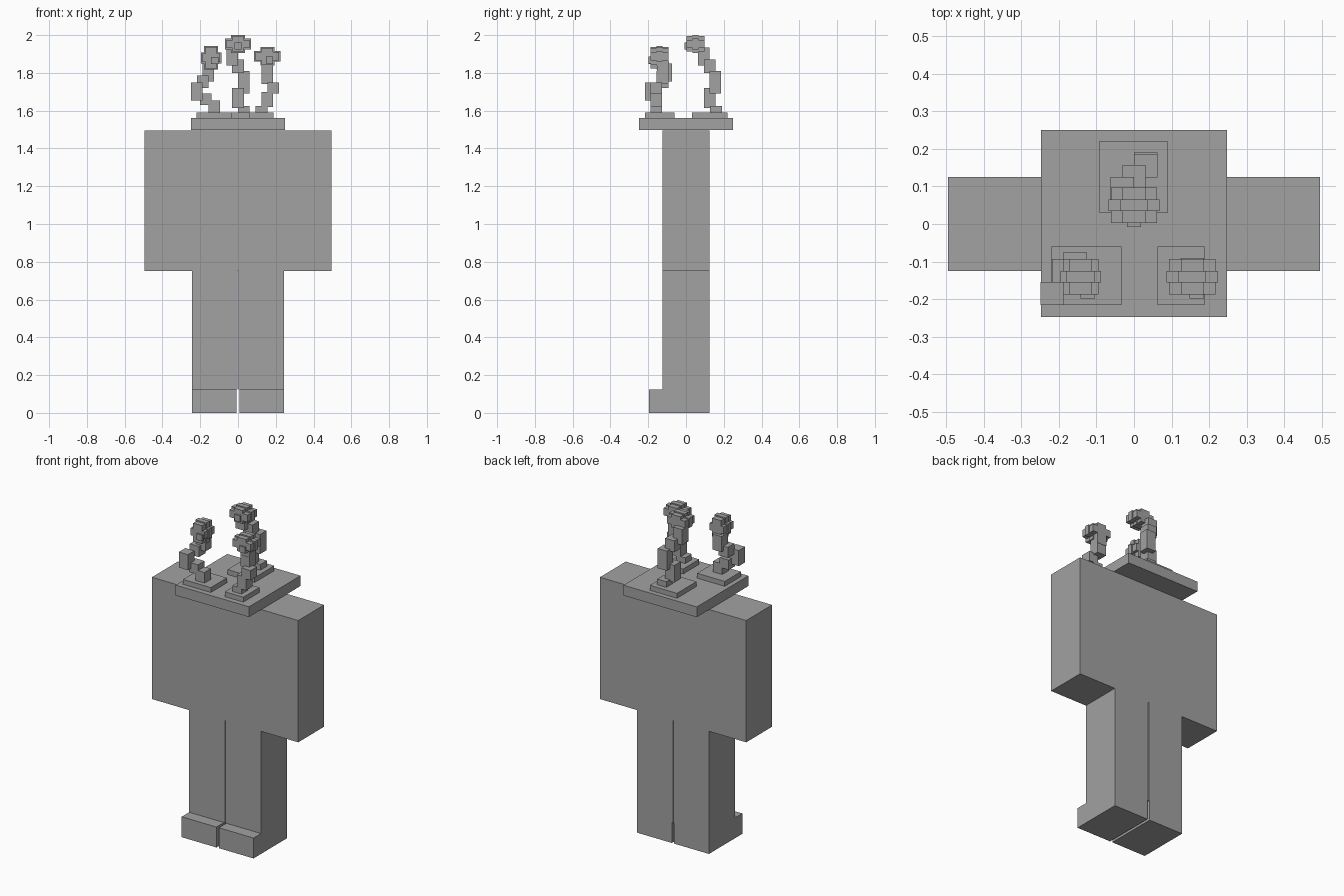
import bpy

if "Cube" in bpy.data.objects:
    bpy.data.objects.remove(bpy.data.objects["Cube"])

gray = bpy.data.materials.new("plain gray")
gray.diffuse_color = (0.36, 0.36, 0.36, 1)
gray.use_nodes = True
gray.node_tree.nodes["Principled BSDF"].inputs["Base Color"].default_value = gray.diffuse_color


def boxes(name, spans):
    """One object made of boxes given as x0, x1, y0, y1, z0, z1."""
    verts, faces = [], []
    for x0, x1, y0, y1, z0, z1 in spans:
        n = len(verts)
        verts += [(x, y, z) for z in (z0, z1)
                  for x, y in ((x0, y0), (x1, y0), (x1, y1), (x0, y1))]
        faces += [[n + i for i in f] for f in
                  ((3, 2, 1, 0), (4, 5, 6, 7), (0, 1, 5, 4),
                   (1, 2, 6, 5), (2, 3, 7, 6), (3, 0, 4, 7))]
    mesh = bpy.data.meshes.new(name)
    mesh.from_pydata(verts, [], faces)
    mesh.materials.append(gray)
    obj = bpy.data.objects.new(name, mesh)
    bpy.context.collection.objects.link(obj)
    return obj


def stalk(name, spots):
    """Chain of square segments given as x centre, y centre, z0, z1."""
    boxes(name, [(x - .031, x + .031, y - .031, y + .031, a, b)
                 for x, y, a, b in spots])


def bud(name, x, y, z, half, height, nub):
    """Three cross-shaped layers along y, the middle one larger, with a front nub."""
    spans = []
    for y0, y1, grow in ((.015, .047, 0), (-.016, .015, .007), (-.047, -.016, 0)):
        w, h = half + grow, height + grow
        spans += [(x - w, x + w, y + y0, y + y1, z - .022 - grow, z + .022 + grow),
                  (x - .03 - grow, x + .03 + grow, y + y0, y + y1, z - h, z + h)]
    spans.append((x + nub[0] - .019, x + nub[0] + .019, y - .058, y - .047,
                  z + nub[1] - .019, z + nub[1] + .019))
    boxes(name, spans)


# Body and legs
boxes("torso", [(-.495, .495, -.125, .125, .75, 1.495)])
for side, s in (("left", -1), ("right", 1)):
    x0, x1 = sorted((s * .002, s * .243))
    f0, f1 = sorted((s * .008, s * .243))
    boxes(side + "_leg", [(x0, x1, -.125, .125, .125, .75)])
    boxes(side + "_foot", [(f0, f1, -.197, .125, 0, .125)])

# Top plate and the stalk bases
boxes("top_plate", [(-.248, .248, -.248, .25, 1.497, 1.56)])
boxes("back_base", [(-.093, .091, .031, .22, 1.56, 1.59)])
boxes("left_base", [(-.22, -.033, -.216, -.06, 1.56, 1.59)])
boxes("right_base", [(.062, .187, -.216, -.06, 1.56, 1.59)])

# Stalks
stalk("back_stalk", [(.031, .159, 1.59, 1.625), (0, .126, 1.615, 1.72),
                     (.031, .155, 1.69, 1.81), (0, .126, 1.80, 1.87),
                     (-.031, .094, 1.84, 1.935)])
stalk("left_stalk", [(-.126, -.157, 1.59, 1.655), (-.17, -.157, 1.63, 1.69),
                     (-.218, -.185, 1.655, 1.75), (-.187, -.124, 1.72, 1.785),
                     (-.157, -.105, 1.755, 1.85)])
stalk("right_stalk", [(.124, -.157, 1.59, 1.625), (.155, -.157, 1.62, 1.70),
                      (.186, -.157, 1.69, 1.75), (.155, -.124, 1.74, 1.81),
                      (.155, -.122, 1.80, 1.86)])

# Buds
bud("back_bud", 0, .05, 1.953, .061, .041, (0, -.01))
bud("left_bud", -.142, -.14, 1.88, .047, .056, (.019, -.015))
bud("right_bud", .155, -.14, 1.888, .062, .043, (.012, -.02))
